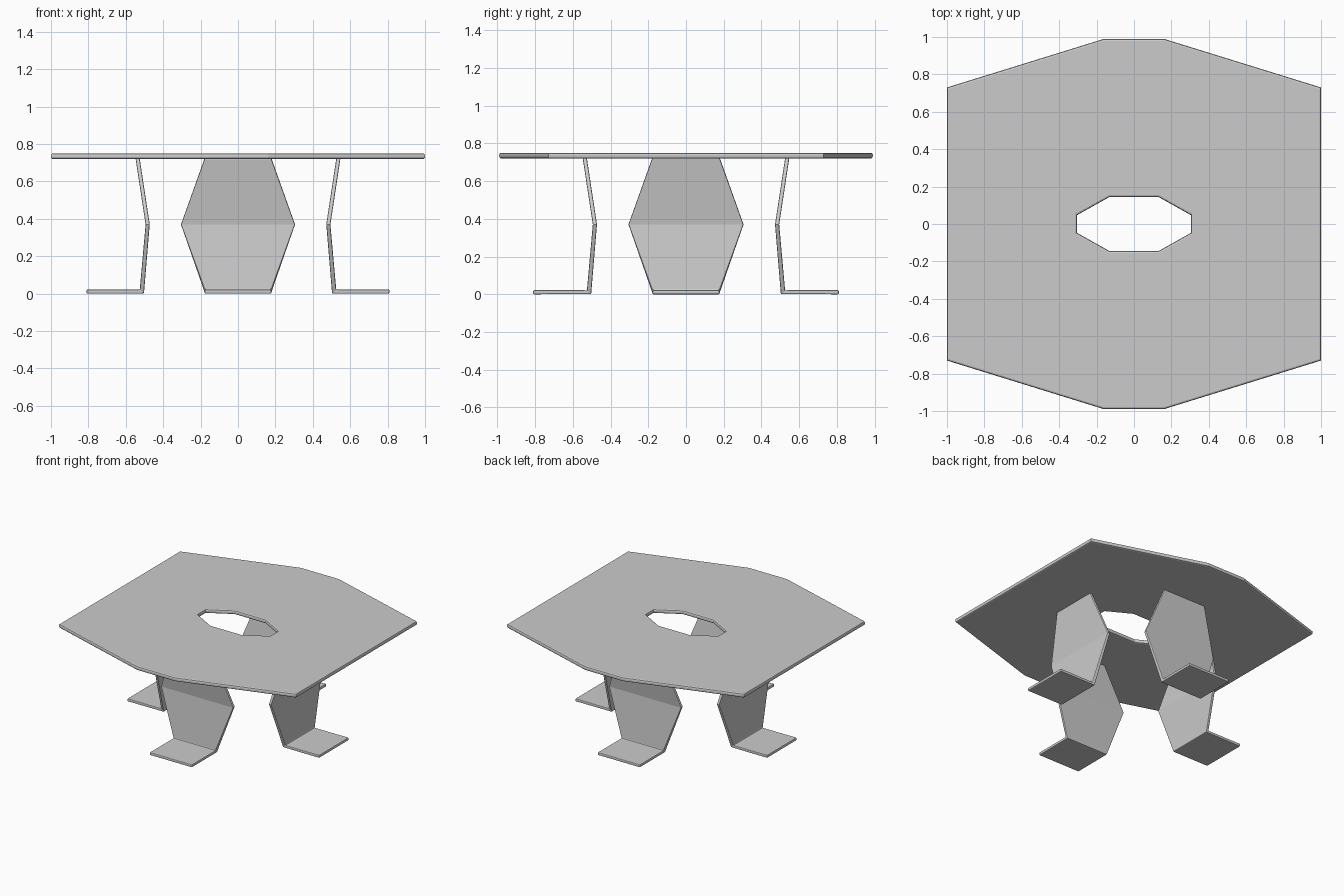
import bpy, bmesh, math

if "Cube" in bpy.data.objects:
    bpy.data.objects.remove(bpy.data.objects["Cube"])


def finish(bm, name, thickness, bevel):
    bmesh.ops.recalc_face_normals(bm, faces=bm.faces)
    mesh = bpy.data.meshes.new(name)
    bm.to_mesh(mesh)
    bm.free()
    ob = bpy.data.objects.new(name, mesh)
    bpy.context.collection.objects.link(ob)
    # sheet thickness, centred on the surface
    s = ob.modifiers.new("thickness", 'SOLIDIFY')
    s.thickness, s.offset, s.use_even_offset = thickness, 0, True
    # softened rims only
    b = ob.modifiers.new("rim", 'BEVEL')
    b.width, b.segments = bevel, 2
    b.limit_method, b.angle_limit = 'ANGLE', math.radians(80)
    return ob


def octagon(x1, y1, x2, y2):
    """x1,y1: side corner; x2,y2: corner at the front/back edge."""
    return [(x1, -y1), (x1, y1), (x2, y2), (-x2, y2),
            (-x1, y1), (-x1, -y1), (-x2, -y2), (x2, -y2)]


# table top: ring between outer outline and centre hole
bm = bmesh.new()
outer = [bm.verts.new((x, y, 0.735)) for x, y in octagon(1, 0.73, 0.16, 0.99)]
inner = [bm.verts.new((x, y, 0.735)) for x, y in octagon(0.305, 0.047, 0.13, 0.145)]
for i in range(8):
    j = (i + 1) % 8
    bm.faces.new((outer[i], outer[j], inner[j], inner[i]))
finish(bm, "table_top", 0.03, 0.01)

# legs: bent hexagonal plate with a flat foot; (out, z, half width)
profile = [(0.537, 0.725, 0.178), (0.483, 0.37, 0.305),
           (0.514, 0.011, 0.178), (0.81, 0.011, 0.178)]
for k, side in enumerate(("front", "right", "back", "left")):
    bm = bmesh.new()
    rows = [[bm.verts.new((s * w, -d, z)) for s in (-1, 1)] for d, z, w in profile]
    for a, b in zip(rows, rows[1:]):
        bm.faces.new((a[0], a[1], b[1], b[0]))
    leg = finish(bm, side + "_leg", 0.022, 0.006)
    leg.rotation_euler.z = k * math.pi / 2
